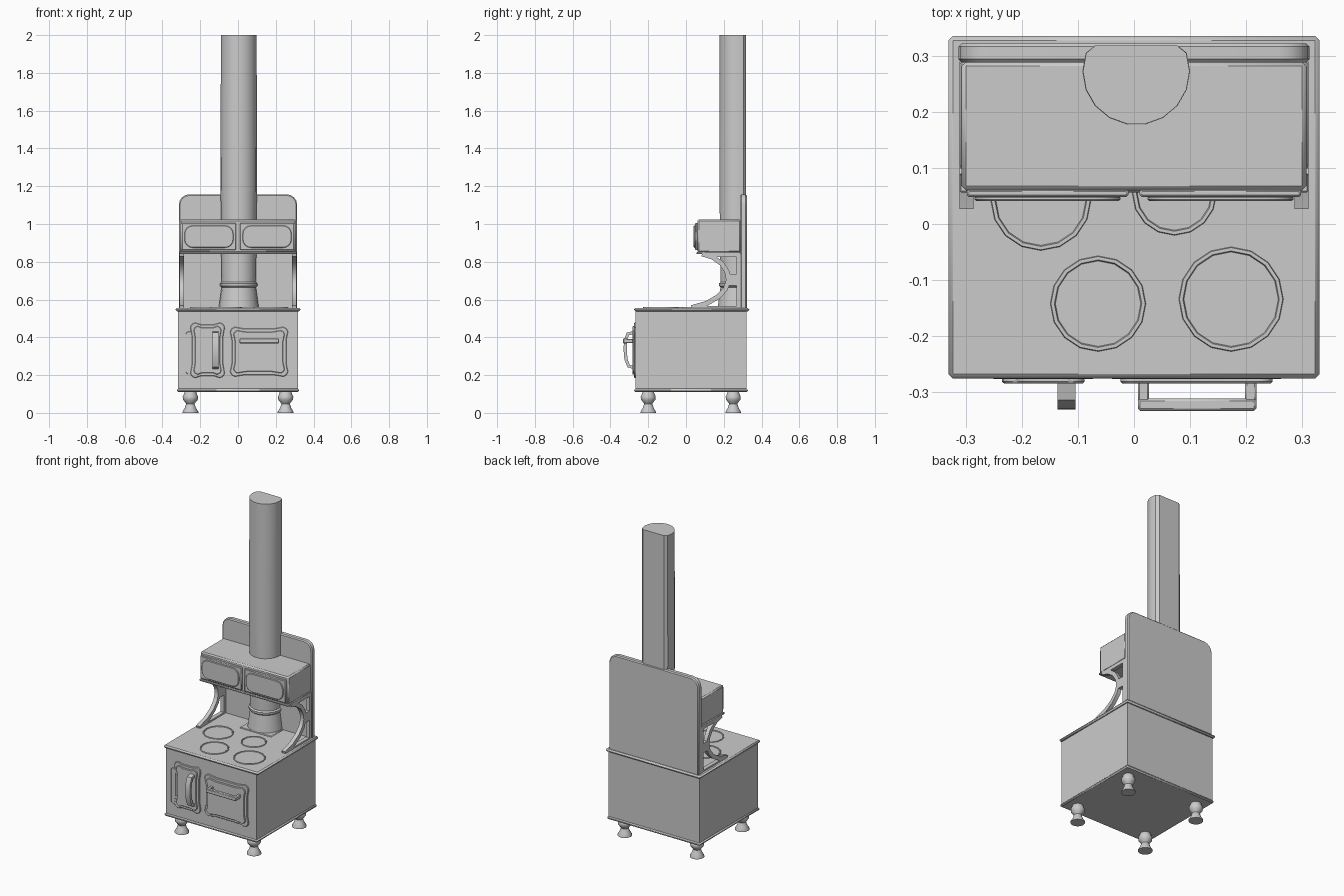
import bpy, bmesh, math
from mathutils import Vector

if "Cube" in bpy.data.objects:
    bpy.data.objects.remove(bpy.data.objects["Cube"])


def finish(name, bm, bevel=0, segs=1, angle=35):
    bmesh.ops.recalc_face_normals(bm, faces=bm.faces)
    me = bpy.data.meshes.new(name)
    bm.to_mesh(me)
    bm.free()
    ob = bpy.data.objects.new(name, me)
    bpy.context.collection.objects.link(ob)
    if bevel:
        m = ob.modifiers.new("bevel", 'BEVEL')
        m.width, m.segments, m.limit_method = bevel, segs, 'ANGLE'
    bpy.context.view_layer.objects.active = ob
    ob.select_set(True)
    bpy.ops.object.shade_smooth_by_angle(angle=math.radians(angle))
    ob.select_set(False)
    return ob


def box(name, lo, hi, bevel=0):
    bm = bmesh.new()
    bmesh.ops.create_cube(bm, size=1)
    for v in bm.verts:
        v.co = Vector([(a + b) / 2 + c * (b - a) for a, b, c in zip(lo, hi, v.co)])
    return finish(name, bm, bevel)


def prism(name, pts, d0, d1, plane='xz', bevel=0):
    # outline in xz (extruded along y) or yz (extruded along x)
    put = (lambda a, b, d: (a, d, b)) if plane == 'xz' else (lambda a, b, d: (d, a, b))
    bm = bmesh.new()
    f0 = [bm.verts.new(put(a, b, d0)) for a, b in pts]
    f1 = [bm.verts.new(put(a, b, d1)) for a, b in pts]
    bm.faces.new(f0)
    bm.faces.new(f1)
    n = len(pts)
    for i in range(n):
        bm.faces.new((f0[i], f0[(i + 1) % n], f1[(i + 1) % n], f1[i]))
    return finish(name, bm, bevel)


def lathe(name, profile, cx, cy, n=16, closed=False, ymax=9, angle=35):
    # profile of (radius, z); ymax flattens the back
    bm = bmesh.new()
    rings = [[bm.verts.new((cx + r * math.cos(t), min(cy + r * math.sin(t), ymax), z))
              for t in [2 * math.pi * i / n for i in range(n)]] for r, z in profile]
    pairs = list(zip(rings, rings[1:]))
    if closed:
        pairs.append((rings[-1], rings[0]))
    else:
        bm.faces.new(rings[0])
        bm.faces.new(rings[-1])
    for a, b in pairs:
        for i in range(n):
            bm.faces.new((a[i], a[(i + 1) % n], b[(i + 1) % n], b[i]))
    return finish(name, bm, angle=angle)


def rounded(x0, x1, z0, z1, r, pinch=0.0):
    # rounded rectangle; pinch pulls the sides inward between the corners
    cx, cz, w, h = (x0 + x1) / 2, (z0 + z1) / 2, (x1 - x0) / 2, (z1 - z0) / 2
    pts = []
    for k, (sx, sz) in enumerate([(1, 1), (-1, 1), (-1, -1), (1, -1)]):
        for i in range(5):
            t = math.pi / 2 * (k + i / 4)
            pts.append((cx + sx * (w - r) + r * math.cos(t), cz + sz * (h - r) + r * math.sin(t)))
        if pinch:
            for f in (0.9, 0.6, -0.6, -0.9):
                d = r + pinch * (1 if abs(f) < .8 else .35)
                pts.append([(cx + f * (w - r), cz + h - d + r), (cx - w + d - r, cz + f * (h - r)),
                            (cx - f * (w - r), cz - h + d - r), (cx + w - d + r, cz - f * (h - r))][k])
    return pts


def strip(name, path, width, x0, x1):
    # flat bar following a path in the yz plane
    p = [Vector(q) for q in path]
    left, right = [], []
    for i, q in enumerate(p):
        t = (p[min(i + 1, len(p) - 1)] - p[max(i - 1, 0)]).normalized()
        nrm = Vector((-t.y, t.x)) * width / 2
        left.append(tuple(q + nrm))
        right.append(tuple(q - nrm))
    return prism(name, left + right[::-1], x0, x1, 'yz')


# stove body with base trim and cooktop
box("oven_body", (-.317, -.267, .115), (.317, .32, .545))
box("base_trim", (-.324, -.274, .111), (.324, .327, .128), .006)
box("cooktop", (-.331, -.275, .538), (.331, .335, .556), .008)

# turned feet
for sx in (-1, 1):
    for y in (-.2, .25):
        lathe("foot", [(.042, 0), (.042, .006), (.03, .025), (.022, .048), (.028, .056), (.039, .07),
                       (.041, .085), (.034, .1), (.03, .115)], sx * .252, y, 14, angle=50)

# burner lids and rims
for x, y, r in [(-.166, .042, .09), (.072, .055, .076), (-.064, -.142, .086), (.173, -.134, .094)]:
    lathe("burner_rim", [(r, .553), (r - .002, .561), (r - .008, .561), (r - .011, .553)], x, y, 16, True)
    lathe("burner_lid", [(r - .011, .55), (r - .011, .558)], x, y, 16)

# back panel
prism("back_panel", [(-.313, .55), (.313, .55)] +
      [(x, z) for x, z in rounded(-.313, .313, .6, 1.157, .055) if z > .9], .288, .322, bevel=.006)

# warming cabinet with two doors
box("warming_cabinet", (-.307, .06, .848), (.307, .29, 1.024), .008)
box("cabinet_bottom_lip", (-.311, .056, .84), (.311, .288, .852), .003)
for s in (-1, 1):
    a, b = sorted((s * .01, s * .298))
    prism("cabinet_door", [(a, .862), (b, .862), (b, 1.006), (a, 1.006)], .048, .062, bevel=.004)
    prism("cabinet_door_panel", rounded(a + .014, b - .014, .874, .992, .045), .041, .05, bevel=.003)

# side brackets
arc = [(.085, .842), (.14, .825), (.19, .79), (.218, .745), (.225, .7), (.208, .655),
       (.17, .615), (.11, .58), (.03, .557)]
for s in (-1, 1):
    x0, x1 = sorted((s * .286, s * .311))
    strip("bracket_arc", arc, .026, x0, x1)
    box("bracket_post", (x0, .268, .55), (x1, .29, .845))
    box("bracket_strut", (x0, .215, .675), (x1, .275, .735))
    box("bracket_top_rail", (x0, .1, .826), (x1, .28, .845))
    box("bracket_foot_rail", (x0, .03, .553), (x1, .28, .566))

# flue pipe with collar and base plate, flattened at the back
box("flue_base", (-.105, .165, .55), (.115, .3, .561), .004)
lathe("flue_pipe", [(.106, .556), (.1, .6), (.091, .665), (.098, .672), (.099, .685), (.091, .692),
                    (.093, .85), (.096, 1.2), (.095, 2)], .004, .272, 18, ymax=.318)

# firebox door and oven door
for nm, x0, x1, z0, z1 in [("firebox_door", -.253, -.07, .185, .478), ("oven_door", -.042, .265, .192, .455)]:
    prism(nm, rounded(x0, x1, z0, z1, .03, .009), -.276, -.262, bevel=.003)
    prism(nm + "_panel", rounded(x0 + .018, x1 - .018, z0 + .018, z1 - .018, .025, .008),
          -.284, -.27, bevel=.003)
prism("firebox_hinge_plate", rounded(-.276, -.235, .205, .43, .012), -.274, -.262, bevel=.002)

# vertical handle on the firebox door
strip("firebox_handle", [(-.276, .425), (-.308, .418), (-.32, .385), (-.322, .335), (-.318, .285),
                         (-.304, .248), (-.276, .24)], .017, -.136, -.104)
# horizontal handle on the oven door
box("oven_handle_bar", (.007, -.333, .368), (.218, -.311, .394), .004)
for a in (.007, .198):
    box("oven_handle_arm", (a, -.325, .37), (a + .02, -.275, .392), .003)
